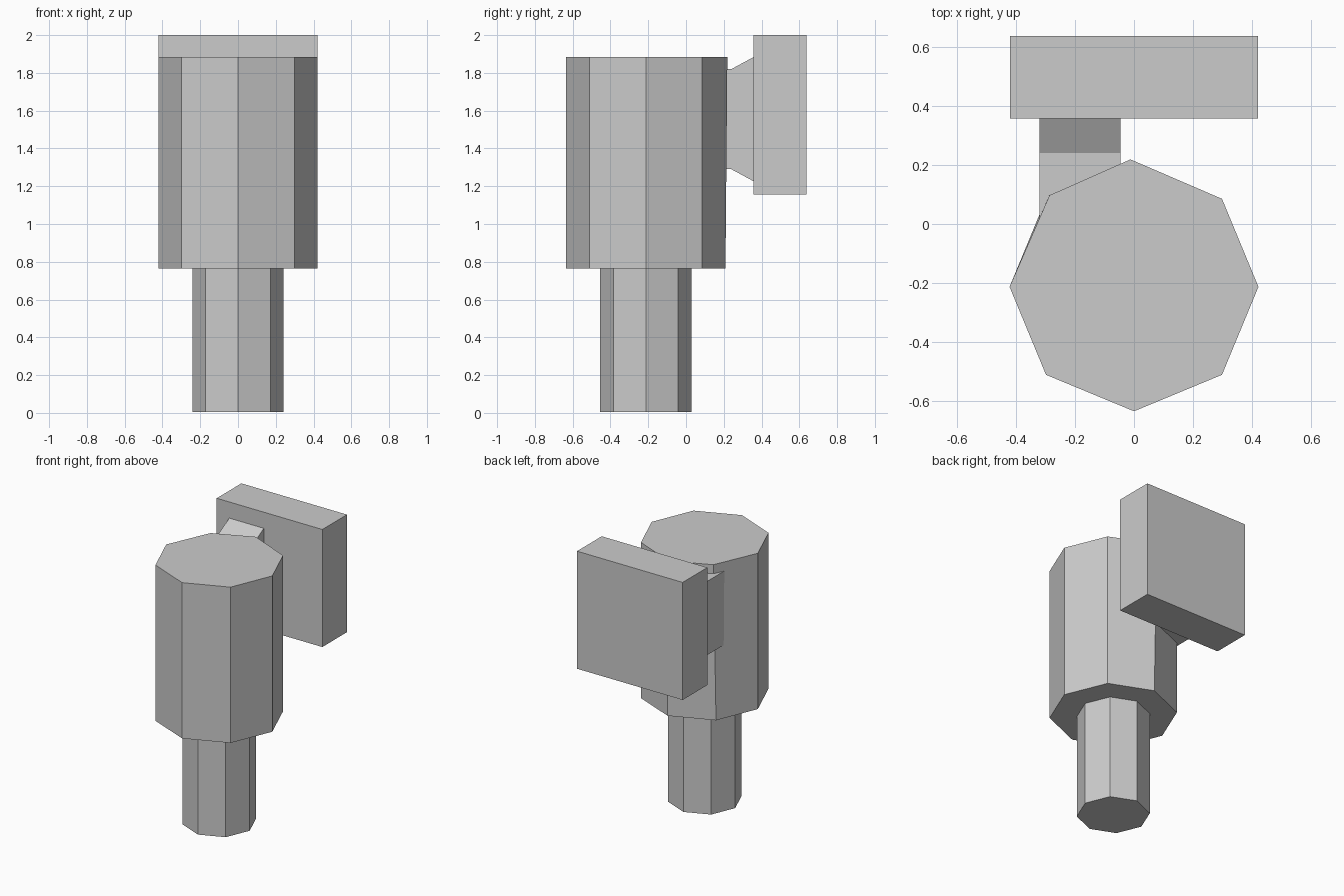
import bpy, bmesh, math
from mathutils import Vector

if "Cube" in bpy.data.objects:
    bpy.data.objects.remove(bpy.data.objects["Cube"])


def make_prism(name, bottom, top):
    """Closed solid between two matching loops of points."""
    bm = bmesh.new()
    a = [bm.verts.new(p) for p in bottom]
    b = [bm.verts.new(p) for p in top]
    n = len(a)
    bm.faces.new(a[::-1])
    bm.faces.new(b)
    for i in range(n):
        j = (i + 1) % n
        bm.faces.new((a[i], a[j], b[j], b[i]))
    bmesh.ops.recalc_face_normals(bm, faces=bm.faces)
    mesh = bpy.data.meshes.new(name)
    bm.to_mesh(mesh)
    bm.free()
    obj = bpy.data.objects.new(name, mesh)
    bpy.context.collection.objects.link(obj)
    return obj


def octagon(radius, z, y=-0.213):
    return [Vector((radius * math.cos(i * math.pi / 4),
                    y + radius * math.sin(i * math.pi / 4), z)) for i in range(8)]


# Narrow lower shaft
make_prism("lower_shaft", octagon(0.242, 0.005), octagon(0.242, 0.78))

# Wide upper barrel, its rear rim slightly uneven at the top
rim = octagon(0.422, 1.885)
rim[2] += Vector((-0.012, 0.01, 0))
rim[3] += Vector((0.012, 0.012, 0))
make_prism("upper_barrel", octagon(0.422, 0.765), rim)

# Offset bracket, flaring out towards the plate
profile = [(0.0, 1.29), (0.24, 1.29), (0.36, 1.225),
           (0.36, 1.885), (0.24, 1.82), (0.0, 1.82)]
make_prism("bracket", [(-0.32, y, z) for y, z in profile],
           [(-0.045, y, z) for y, z in profile])

# Square back plate
corners = [(-0.42, 0.358), (0.42, 0.358), (0.42, 0.638), (-0.42, 0.638)]
make_prism("back_plate", [(x, y, 1.155) for x, y in corners],
           [(x, y, 2.0) for x, y in corners])
